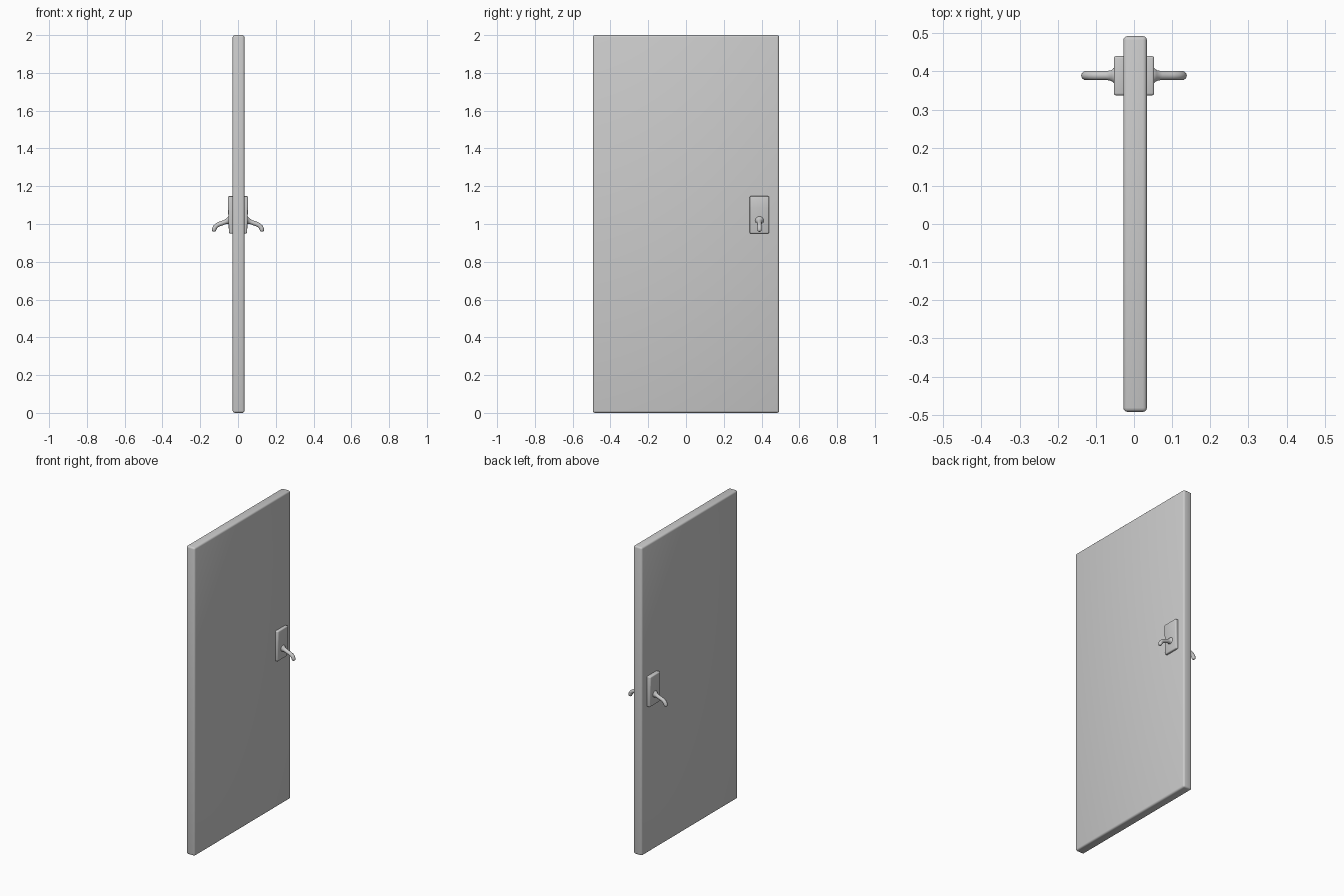
import bpy, bmesh, math
from mathutils import Vector

if "Cube" in bpy.data.objects:
    bpy.data.objects.remove(bpy.data.objects["Cube"])


def finish(bm, name):
    bmesh.ops.recalc_face_normals(bm, faces=bm.faces[:])
    me = bpy.data.meshes.new(name)
    bm.to_mesh(me)
    bm.free()
    ob = bpy.data.objects.new(name, me)
    bpy.context.collection.objects.link(ob)
    bpy.ops.object.select_all(action='DESELECT')
    bpy.context.view_layer.objects.active = ob
    ob.select_set(True)
    bpy.ops.object.shade_smooth_by_angle(angle=math.radians(40))
    return ob


def rounded_block(name, profile, y0, y1, bevel):
    """Extrude an x-z profile along y and round its edges."""
    bm = bmesh.new()
    face = bm.faces.new([bm.verts.new((x, y0, z)) for x, z in profile])
    ext = bmesh.ops.extrude_face_region(bm, geom=[face])
    moved = [g for g in ext['geom'] if isinstance(g, bmesh.types.BMVert)]
    bmesh.ops.translate(bm, verts=moved, vec=(0, y1 - y0, 0))
    bmesh.ops.recalc_face_normals(bm, faces=bm.faces[:])
    bmesh.ops.bevel(bm, geom=bm.edges[:], offset=bevel, segments=3,
                    profile=0.5, affect='EDGES')
    return finish(bm, name)


def lever(name, path, side, y, sides=16):
    """Sweep a circle along (x, z, radius) points in the x-z plane."""
    bm = bmesh.new()
    pts = [Vector((side * x, y, z)) for x, z, r in path]
    rings = []
    for i, p in enumerate(pts):
        t = (pts[min(i + 1, len(pts) - 1)] - pts[max(i - 1, 0)]).normalized()
        u = Vector((0, 1, 0))
        v = t.cross(u)
        r = path[i][2]
        rings.append([bm.verts.new(p + r * (math.cos(a) * u + math.sin(a) * v))
                      for a in (2 * math.pi * k / sides for k in range(sides))])
    for a, b in zip(rings, rings[1:]):
        for k in range(sides):
            n = (k + 1) % sides
            bm.faces.new((a[k], a[n], b[n], b[k]))
    bm.faces.new(rings[0])
    bm.faces.new(rings[-1])
    return finish(bm, name)


# Door leaf
rounded_block("door_panel", [(-0.028, 0), (0.034, 0), (0.034, 2), (-0.028, 2)],
              -0.4925, 0.4925, 0.011)

# Lever path: flared base, straight arm, bent rounded tip
PATH = [(0.040, 1.017, 0.026), (0.050, 1.017, 0.023), (0.054, 1.016, 0.018),
        (0.060, 1.014, 0.014), (0.070, 1.010, 0.012), (0.100, 0.999, 0.012),
        (0.112, 0.993, 0.012), (0.121, 0.984, 0.012), (0.126, 0.974, 0.012),
        (0.1275, 0.966, 0.011), (0.128, 0.962, 0.009), (0.1285, 0.960, 0.005)]

# Plate and lever on both faces
for side, tag in ((1, "right"), (-1, "left")):
    rounded_block(tag + "_plate",
                  [(side * 0.02, 0.95), (side * 0.048, 0.95),
                   (side * 0.053, 1.09), (side * 0.053, 1.147),
                   (side * 0.02, 1.147)], 0.337, 0.44, 0.006)
    lever(tag + "_lever", PATH, side, 0.389)
